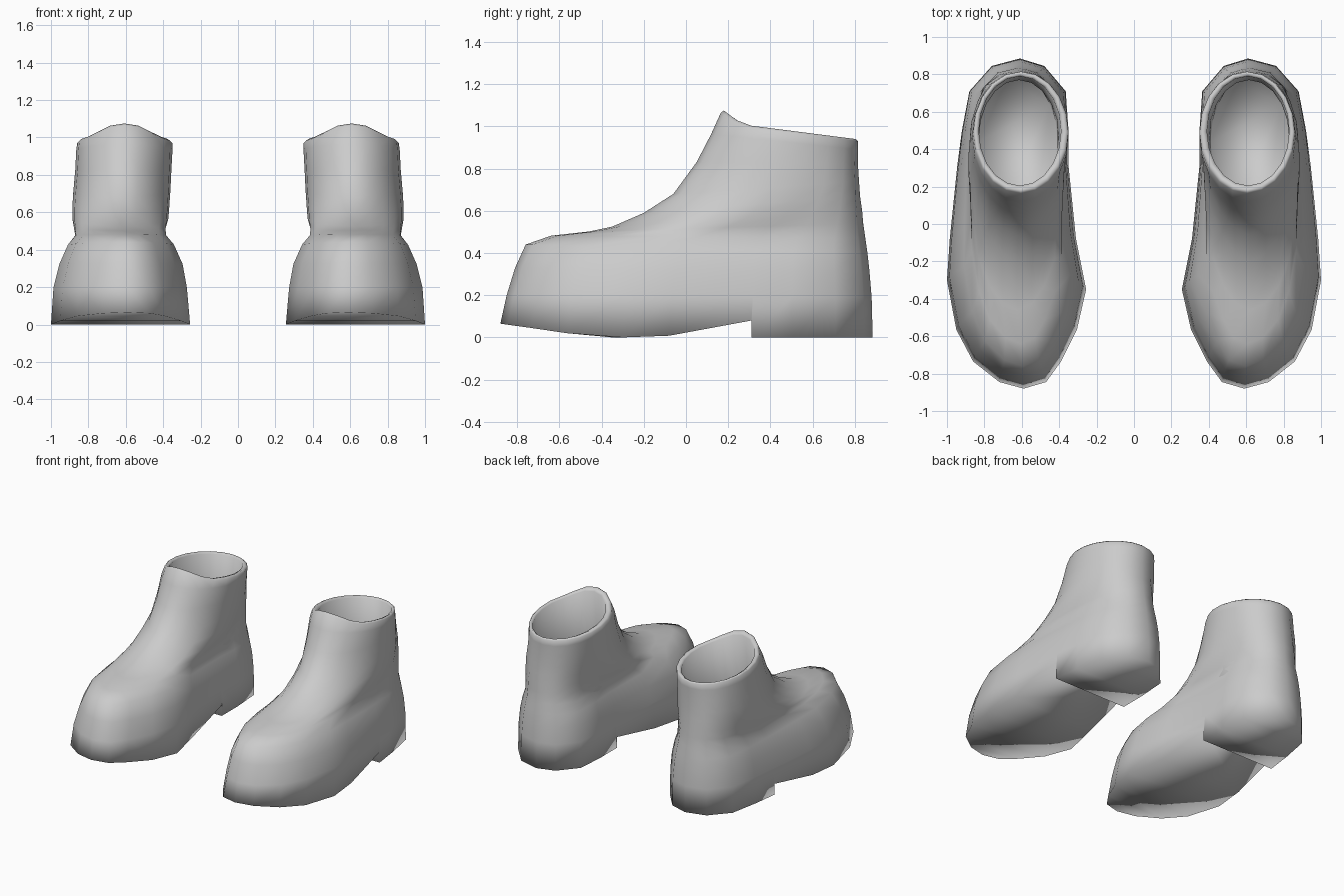
import bpy
import bmesh
from math import cos, sin, pi

cube = bpy.data.objects.get("Cube")
if cube:
    bpy.data.objects.remove(cube, do_unlink=True)

GREY = (0.6, 0.6, 0.6, 1)
leather = bpy.data.materials.new("plain_grey")
leather.use_nodes = True
leather.diffuse_color = GREY
leather.node_tree.nodes["Principled BSDF"].inputs["Base Color"].default_value = GREY

# Sole edge from toe tip along the outer side to the heel and back along the inner side.
# The doubled points at the arch make the step in front of the heel.
SOLE = [
    (.59, -.88, .065), (.72, -.845, .06), (.86, -.735, .045), (.95, -.565, .02),
    (1.0, -.3, 0), (.985, -.08, .008), (.945, .31, .08), (.945, .31, 0),
    (.92, .5, 0), (.88, .71, 0), (.76, .845, 0), (.61, .885, 0),
    (.48, .845, 0), (.365, .71, 0), (.35, .5, 0), (.35, .31, 0),
    (.35, .31, .08), (.31, -.08, .008), (.256, -.35, 0), (.305, -.565, .02),
    (.39, -.735, .045), (.47, -.845, .06)]
STEPS = [0, 1, 2, 3, 4, 5, 6, 6, 7, 8, 9, 10, 11, 12, 13, 14, 14, 15, 16, 17, 18, 19]

# Upper rings: front y, front z, back y, back z, inner x, outer x, front egg blend, egg skew
UPPER = [
    (-.85, .20, .88, .19, .275, .985, 0, 1),
    (-.81, .33, .87, .31, .30, .95, 0, 1),
    (-.76, .44, .86, .40, .35, .90, 0, 1),
    (-.64, .482, .85, .47, .39, .86, .25, 1),
    (-.46, .502, .84, .54, .38, .875, .8, .95),
    (-.35, .525, .835, .60, .37, .885, 1, .88),
    (-.20, .59, .825, .67, .365, .885, 1, .85),
    (-.06, .68, .82, .74, .36, .88, 1, .85),
    (.05, .83, .815, .82, .355, .87, 1, .92),
    (.12, .965, .815, .89, .35, .865, 1, .97)]
# Collar edge, rim and lining (egg shaped, the last number is the raised tongue)
COLLAR = [
    (.165, 1.01, .815, .93, .35, .86, .055),
    (.18, 1.02, .805, .94, .365, .85, .055),
    (.205, 1.01, .79, .93, .39, .83, .04),
    (.15, .60, .77, .55, .40, .83, 0),
    (.10, .22, .78, .18, .41, .83, 0)]


def egg(step, yf, yb, xi, xo, skew):
    """Plan point of an egg-shaped ring, and how far back it lies."""
    a = step * pi / 10
    u = ((1 - cos(a)) / 2) ** skew
    return (xi + xo) / 2 + (xo - xi) / 2 * sin(a), yf + (yb - yf) * u, u


def upper_ring(back_blend, yf, zf, yb, zb, xi, xo, front_blend, skew):
    """Ring that turns from the sole outline into an egg, at its own pace front and back."""
    ring = []
    for (sx, sy, _), step in zip(SOLE, STEPS):
        ex, ey, _ = egg(step, yf, yb, xi, xo, skew)
        u = (sy + .88) / 1.765
        narrow = xi + (sx - .256) / .744 * (xo - xi)
        fx = narrow + (sx - narrow) * u * u * (1 - back_blend / 2)
        fy = yf + (yb - yf) * u
        blend = front_blend + (back_blend - front_blend) * u * u
        x, y = fx + (ex - fx) * blend, fy + (ey - fy) * blend
        ring.append((x, y, zf + (zb - zf) * (y - yf) / (yb - yf)))
    return ring


def collar_ring(yf, zf, yb, zb, xi, xo, tongue):
    ring = []
    for step in STEPS:
        x, y, u = egg(step, yf, yb, xi, xo, 1)
        ring.append((x, y, zf + (zb - zf) * u + tongue * max(0, 1 - u / .14)))
    return ring


def make_boot(name, side):
    rings = [SOLE]
    rings += [upper_ring(i / len(UPPER), *r) for i, r in enumerate(UPPER)]
    rings += [collar_ring(*r) for r in COLLAR]
    bm = bmesh.new()
    loops = [[bm.verts.new((side * x, y, z)) for x, y, z in ring] for ring in rings]
    n = len(SOLE)
    # walls, rim and lining
    for low, high in zip(loops, loops[1:]):
        for i in range(n):
            j = (i + 1) % n
            bm.faces.new((low[i], low[j], high[j], high[i]))
    # underside, bridged across from edge to edge
    base = loops[0]
    for i in range(n // 2):
        ids = (i, i + 1, n - i - 1, (n - i) % n)
        bm.faces.new([base[k] for k in dict.fromkeys(ids)])
    # insole
    bm.faces.new(loops[-1])
    bmesh.ops.remove_doubles(bm, verts=bm.verts, dist=.0005)
    bmesh.ops.recalc_face_normals(bm, faces=bm.faces)
    for f in bm.faces:
        f.smooth = True
    mesh = bpy.data.meshes.new(name)
    bm.to_mesh(mesh)
    bm.free()
    mesh.materials.append(leather)
    bpy.context.collection.objects.link(bpy.data.objects.new(name, mesh))


make_boot("left_boot", 1)
make_boot("right_boot", -1)
